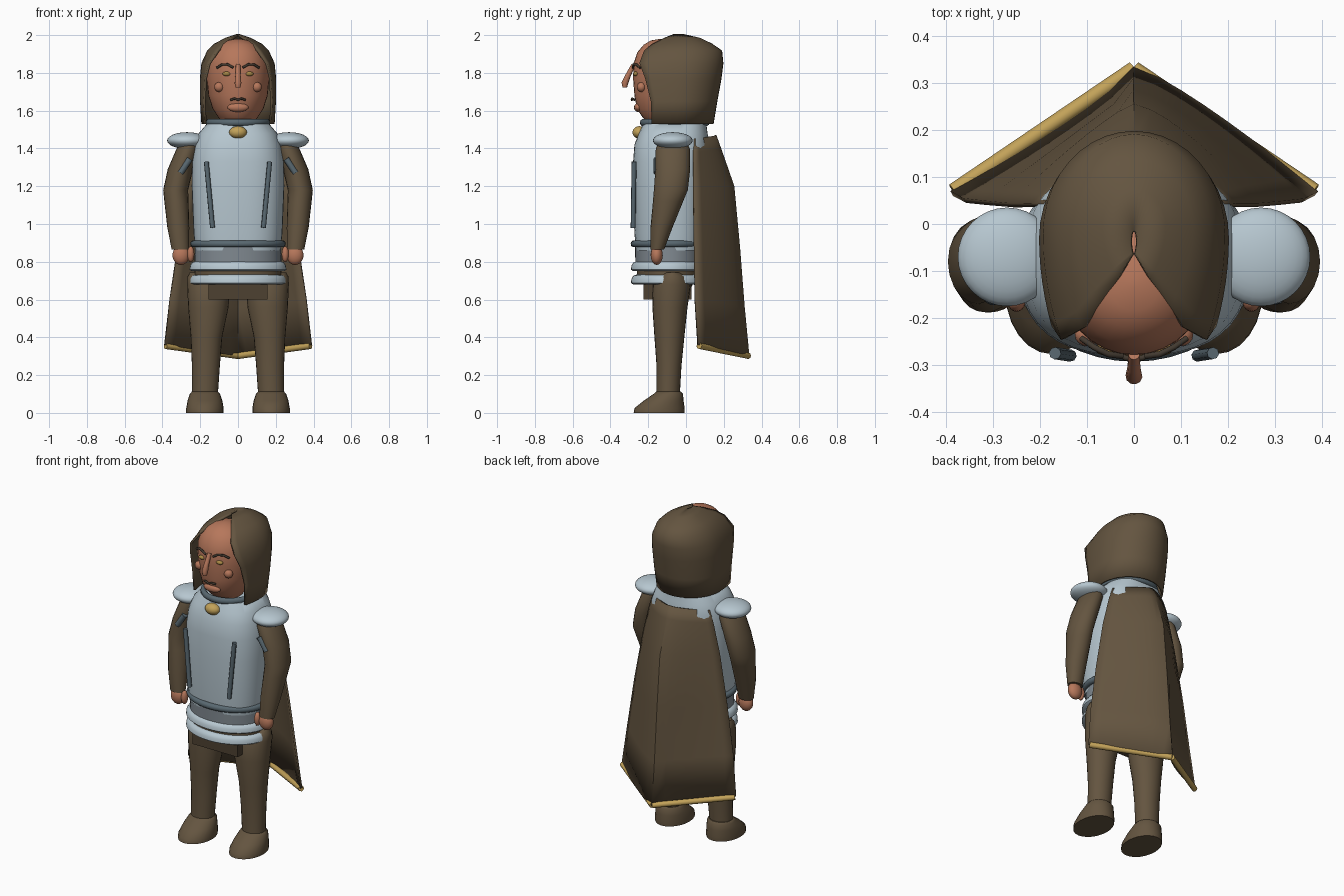
import bpy, bmesh, math
from mathutils import Vector

if "Cube" in bpy.data.objects:
    bpy.data.objects.remove(bpy.data.objects["Cube"])


def colour(name, rgb):
    m = bpy.data.materials.new(name)
    m.diffuse_color = (*rgb, 1)
    m.use_nodes = True
    m.node_tree.nodes["Principled BSDF"].inputs["Base Color"].default_value = m.diffuse_color
    return m


BROWN = colour("brown_cloth", (.127, .090, .051))
SKIN = colour("skin", (.47, .185, .105))
STEEL = colour("light_steel", (.47, .57, .63))
DARK = colour("dark_steel", (.10, .14, .165))
MID = colour("belt_steel", (.22, .255, .285))
GOLD = colour("gold", (.54, .36, .10))
EYE = colour("amber", (.40, .25, .06))
HAIR = colour("dark_hair", (.055, .042, .03))
LEATHER = colour("dark_leather", (.075, .052, .031))


def finish(name, bm, mat, angle=50):
    bmesh.ops.recalc_face_normals(bm, faces=bm.faces)
    me = bpy.data.meshes.new(name)
    bm.to_mesh(me)
    bm.free()
    ob = bpy.data.objects.new(name, me)
    bpy.context.collection.objects.link(ob)
    me.materials.append(mat)
    bpy.ops.object.select_all(action='DESELECT')
    ob.select_set(True)
    bpy.context.view_layer.objects.active = ob
    bpy.ops.object.shade_smooth_by_angle(angle=math.radians(angle))
    return ob


def grid(name, rows, mat, closed=False, caps=False, angle=50, thick=0):
    """Skin rows of points; optionally close the rings and cap the ends."""
    bm = bmesh.new()
    vs = [[bm.verts.new(p) for p in r] for r in rows]
    n = len(rows[0])
    for a, b in zip(vs, vs[1:]):
        for i in range(n if closed else n - 1):
            j = (i + 1) % n
            bm.faces.new((a[i], a[j], b[j], b[i]))
    if caps:
        bm.faces.new(vs[0])
        bm.faces.new(vs[-1])
    ob = finish(name, bm, mat, angle)
    if thick:
        mod = ob.modifiers.new("thickness", 'SOLIDIFY')
        mod.thickness = thick
        mod.offset = 0
    return ob


def loft(name, rings, mat, n=32, power=2, angle=50):
    """Rings: (cx, cy, z, rx, ry), joined as a capped body."""
    def s(v):
        return math.copysign(abs(v) ** (2 / power), v)
    rows = [[(cx + rx * s(math.cos(2 * math.pi * i / n)),
              cy + ry * s(math.sin(2 * math.pi * i / n)), z) for i in range(n)]
            for cx, cy, z, rx, ry in rings]
    return grid(name, rows, mat, True, True, angle)


def ball(name, c, r, mat, seg=24):
    bm = bmesh.new()
    bmesh.ops.create_uvsphere(bm, u_segments=seg, v_segments=seg // 2, radius=1)
    for v in bm.verts:
        v.co = Vector(c) + Vector([v.co[i] * r[i] for i in range(3)])
    return finish(name, bm, mat)


def tube(name, pts, r, mat, n=8):
    """Round bar along a path; r may be one radius or one per point."""
    pts = [Vector(p) for p in pts]
    rs = r if isinstance(r, (list, tuple)) else [r] * len(pts)
    rows = []
    for i, p in enumerate(pts):
        d = (pts[min(i + 1, len(pts) - 1)] - pts[max(i - 1, 0)]).normalized()
        u = d.cross(Vector((.13, 1, .07))).normalized()
        w = d.cross(u)
        rows.append([p + rs[i] * (u * math.cos(2 * math.pi * k / n)
                                  + w * math.sin(2 * math.pi * k / n)) for k in range(n)])
    return grid(name, rows, mat, True, True)


def hoop(name, cy, z, rx, ry, h, t, mat):
    """Elliptical ring with a rounded section."""
    rows = []
    for i in range(41):
        a = 2 * math.pi * i / 40
        rows.append([((rx + t * math.cos(b)) * math.cos(a), cy + (ry + t * math.cos(b)) * math.sin(a),
                      z + h * math.sin(b)) for b in [2 * math.pi * k / 10 for k in range(10)]])
    return grid(name, rows, mat, True)


# Breastplate, collar and brooch
loft("breastplate", [(0, cy, z, rx, ry) for cy, z, rx, ry in (
    (-.085, .86, .225, .18), (-.085, .95, .235, .188), (-.085, 1.2, .245, .197), (-.08, 1.33, .243, .2),
    (-.073, 1.42, .230, .2), (-.068, 1.48, .208, .182), (-.06, 1.53, .165, .168))], STEEL, 40, 2.5)
hoop("collar", -.06, 1.537, .155, .168, .019, .016, DARK)
ball("brooch", (0, -.247, 1.485), (.047, .036, .033), GOLD)

# Waist hoops and flared skirt plates
hoop("belt_ring", -.09, .895, .235, .185, .019, .018, DARK)
loft("wide_belt", [(0, -.09, .79, .230, .178), (0, -.09, .885, .228, .18)], MID, 40, 2.1)
for label, z in (("upper", .75), ("lower", .68)):
    loft(label + "_skirt_plate", [(0, -.09, z + h, r, r - .055) for h, r in (
        (0, .245), (.008, .256), (.03, .254), (.047, .243), (.052, .228))], STEEL, 40)
loft("skirt_core", [(0, -.09, .71, .23, .17), (0, -.09, .79, .23, .17)], BROWN, 40, 2.1)
loft("hips", [(0, -.09, .64, .17, .11), (0, -.09, .72, .22, .14)], BROWN)

# Square loin cloth
grid("loin_cloth", [[(x, y, z) for x, y in ((-.155, -.225), (.155, -.225), (.155, .03), (-.155, .03))]
                    for z in (.6, .69)], LEATHER, True, True, 30)

# Head and the small face parts on the middle line
loft("head", [(0, cy, z, rx, ry) for cy, z, rx, ry in (
    (-.095, 1.53, .08, .10), (-.095, 1.565, .105, .135), (-.095, 1.61, .135, .165),
    (-.095, 1.68, .157, .178), (-.095, 1.77, .166, .185), (-.1, 1.85, .163, .178),
    (-.11, 1.91, .14, .147), (-.12, 1.95, .10, .103), (-.125, 1.972, .055, .06),
    (-.125, 1.98, .01, .01))], SKIN)
tube("nose", [(0, -.278, 1.842), (0, -.305, 1.79), (0, -.324, 1.745), (0, -.324, 1.722)],
     [.012, .014, .018, .012], SKIN, 10)
ball("lower_lip", (0, -.253, 1.617), (.056, .022, .024), SKIN)
tube("moustache", [(-.04, -.272, 1.657), (-.018, -.285, 1.664), (0, -.287, 1.657),
                   (.018, -.285, 1.664), (.04, -.272, 1.657)], .006, HAIR)

# Parts that come in pairs
for s, side in ((-1, "left"), (1, "right")):
    ball(side + "_eye", (s * .06, -.266, 1.795), (.022, .014, .012), EYE, 16)
    ball(side + "_cheek", (s * .1, -.236, 1.725), (.026, .024, .026), SKIN, 16)
    tube(side + "_brow", [(s * .025, -.281, 1.828), (s * .055, -.277, 1.845),
                          (s * .085, -.262, 1.844), (s * .112, -.243, 1.827)], .0065, HAIR)
    ball(side + "_shoulder_plate", (s * .27, -.07, 1.442), (.105, .105, .044), STEEL, 32)
    loft(side + "_sleeve", [(s * x, y, z, rx, ry) for x, y, z, rx, ry in (
        (.305, -.152, .865, .046, .036), (.316, -.13, .98, .058, .058), (.326, -.095, 1.12, .064, .08),
        (.33, -.08, 1.18, .066, .09), (.305, -.07, 1.29, .067, .092), (.265, -.07, 1.40, .06, .09),
        (.25, -.07, 1.44, .045, .07))], BROWN, 20)
    ball(side + "_hand", (s * .302, -.155, .835), (.045, .032, .052), SKIN, 20)
    ball(side + "_thumb", (s * .25, -.165, .84), (.019, .022, .042), SKIN, 16)
    tube(side + "_chest_strip", [(s * .168, -.275, 1.33), (s * .135, -.28, .98)], .013, DARK)
    tube(side + "_arm_buckle", [(s * .255, -.155, 1.345), (s * .305, -.155, 1.27)], .017, DARK)
    loft(side + "_leg", [(s * x, y, z, rx, ry) for x, y, z, rx, ry in (
        (.175, -.095, .09, .068, .062), (.17, -.09, .25, .074, .066), (.167, -.088, .40, .083, .079),
        (.157, -.085, .56, .107, .093), (.156, -.075, .68, .113, .10), (.156, -.072, .72, .112, .08),
        (.156, -.072, .742, .10, .05))], BROWN, 24)
    loft(side + "_boot", [(s * .175, y, z, rx, ry) for y, z, rx, ry in (
        (-.143, 0, .099, .134), (-.14, .025, .099, .133), (-.118, .065, .092, .105),
        (-.094, .10, .08, .078), (-.092, .112, .07, .066))], BROWN, 24)

# Hood: each row runs front edge, side, back and round again
rows = []
for z, ex, ey, sx, sy, by in (
        (1.53, .172, -.18, .188, -.05, .140), (1.65, .177, -.185, .195, -.04, .16),
        (1.77, .170, -.215, .196, -.03, .182), (1.85, .150, -.245, .188, -.02, .192),
        (1.915, .105, -.22, .158, -.02, .186), (1.95, .075, -.175, .122, -.01, .135),
        (1.98, .032, -.115, .065, 0, .072), (2.0, .002, -.065, .006, -.04, -.015)):
    half = []
    for k in range(6):
        t = k / 6
        half.append(((1 - t) ** 2 * ex + (1 - (1 - t) ** 2) * sx,
                     (1 - t) ** 2 * ey + 2 * t * (1 - t) * (ey + sy) / 2 + t * t * sy, z))
    for k in range(10):
        a = math.pi / 2 * k / 10
        half.append((sx * math.cos(a), sy + (by - sy) * math.sin(a), z))
    rows.append(half + [(0, by, z)] + [(-x, y, h) for x, y, h in reversed(half)])
grid("hood", rows, BROWN, thick=.012)

# Cape: widening rows with a back ridge; the left half hangs hollow, the right half full
rows = []
for ze, zm, x, ye, ym, pl, pr in (
        (1.45, 1.47, .19, .04, .155, 1.5, 1.5), (1.38, 1.40, .215, .04, .18, 1.5, 1.5),
        (1.20, 1.20, .26, .04, .25, 1.2, 1.4), (.90, .88, .315, .045, .28, 1.0, 1.35),
        (.60, .56, .36, .05, .305, .85, 1.3), (.36, .30, .388, .065, .33, .8, 1.2)):
    rows.append([(x * t, ym + (ye - ym) * abs(t) ** (pl if t < 0 else pr), zm + (ze - zm) * abs(t))
                 for t in [k / 8 for k in range(-8, 9)]])
grid("cape", rows, BROWN, angle=35, thick=.012)

# Straight gold hem bars
for s, side in ((-1, "left"), (1, "right")):
    tube(side + "_cape_hem", [(s * .384, .07, .355), (0, .33, .302)], .017, GOLD)
